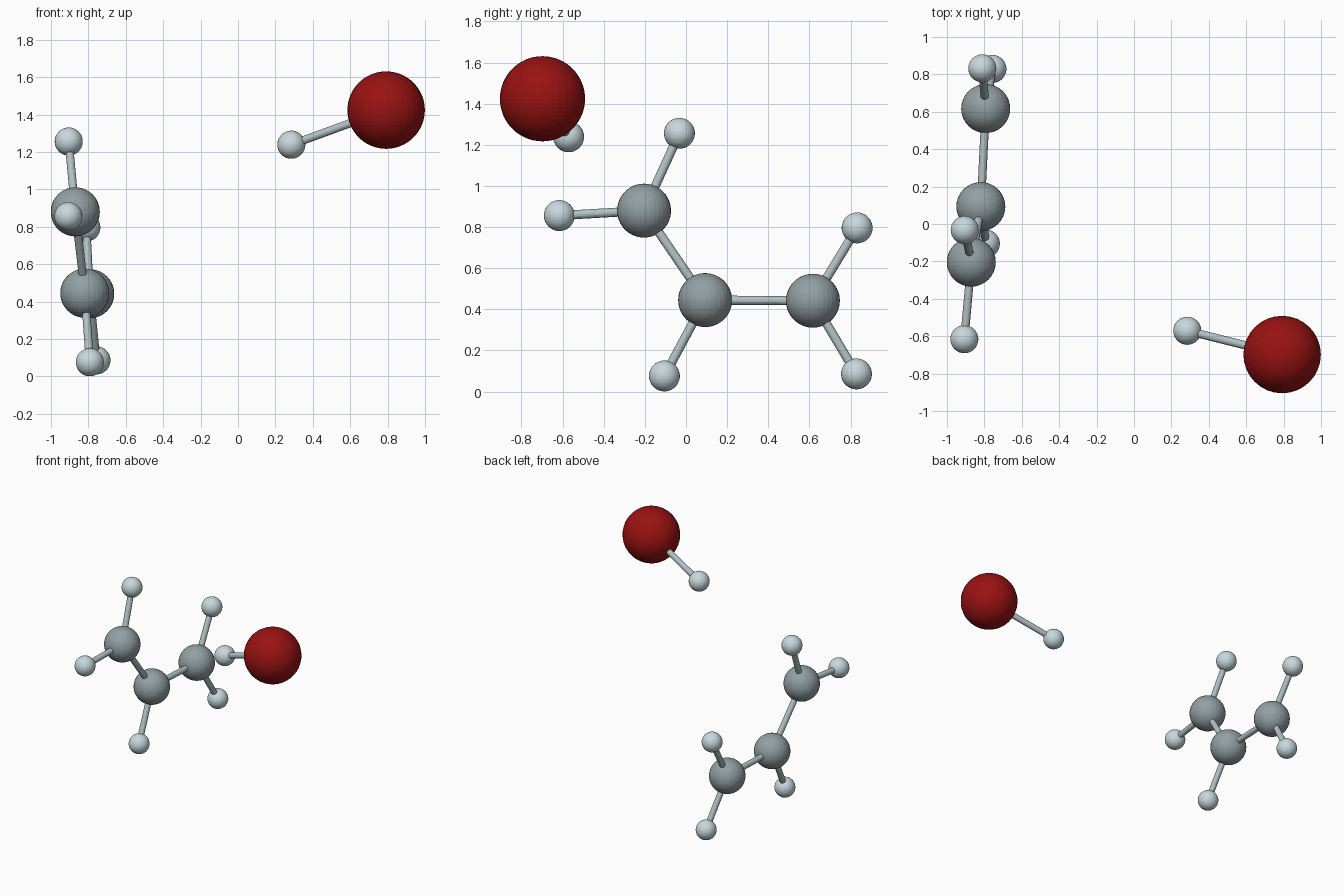
import bpy
from mathutils import Vector

if "Cube" in bpy.data.objects:
    bpy.data.objects.remove(bpy.data.objects["Cube"])


def material(name, rgb):
    m = bpy.data.materials.new(name)
    m.diffuse_color = (*rgb, 1)
    m.use_nodes = True
    m.node_tree.nodes["Principled BSDF"].inputs["Base Color"].default_value = m.diffuse_color
    return m


CARBON = material("carbon_grey", (0.29, 0.35, 0.37))
HYDROGEN = material("hydrogen_pale", (0.58, 0.69, 0.73))
HALOGEN = material("halogen_red", (0.32, 0.006, 0.006))
BOND = material("bond_grey", (0.44, 0.53, 0.56))

# element: radius, material
KINDS = {"carbon": (0.131, CARBON), "hydrogen": (0.075, HYDROGEN), "halogen": (0.207, HALOGEN)}

# atoms: element, centre
ATOMS = {
    "carbon_top": ("carbon", (-0.87, -0.204, 0.88)),
    "carbon_middle": ("carbon", (-0.819, 0.093, 0.445)),
    "carbon_end": ("carbon", (-0.793, 0.617, 0.442)),
    "hydrogen_top_up": ("hydrogen", (-0.905, -0.032, 1.256)),
    "hydrogen_top_side": ("hydrogen", (-0.907, -0.616, 0.856)),
    "hydrogen_middle": ("hydrogen", (-0.792, -0.105, 0.076)),
    "hydrogen_end_down": ("hydrogen", (-0.757, 0.829, 0.086)),
    "hydrogen_end_up": ("hydrogen", (-0.811, 0.832, 0.796)),
    "halogen": ("halogen", (0.792, -0.698, 1.424)),
    "hydrogen_free": ("hydrogen", (0.285, -0.571, 1.239)),
}

BONDS = [
    ("carbon_top", "carbon_middle"), ("carbon_middle", "carbon_end"),
    ("carbon_top", "hydrogen_top_up"), ("carbon_top", "hydrogen_top_side"),
    ("carbon_middle", "hydrogen_middle"),
    ("carbon_end", "hydrogen_end_down"), ("carbon_end", "hydrogen_end_up"),
    ("halogen", "hydrogen_free"),
]

# spheres
for name, (kind, pos) in ATOMS.items():
    radius, mat = KINDS[kind]
    bpy.ops.mesh.primitive_uv_sphere_add(segments=32, ring_count=32, radius=radius, location=pos)
    ob = bpy.context.object
    ob.name = name
    ob.data.materials.append(mat)

# rods from centre to centre
for a, b in BONDS:
    p, q = Vector(ATOMS[a][1]), Vector(ATOMS[b][1])
    d = q - p
    bpy.ops.mesh.primitive_cylinder_add(vertices=16, radius=0.022, depth=d.length, location=(p + q) / 2,
                                        rotation=d.to_track_quat('Z', 'Y').to_euler())
    ob = bpy.context.object
    ob.name = f"bond_{a}_to_{b}"
    ob.data.materials.append(BOND)
